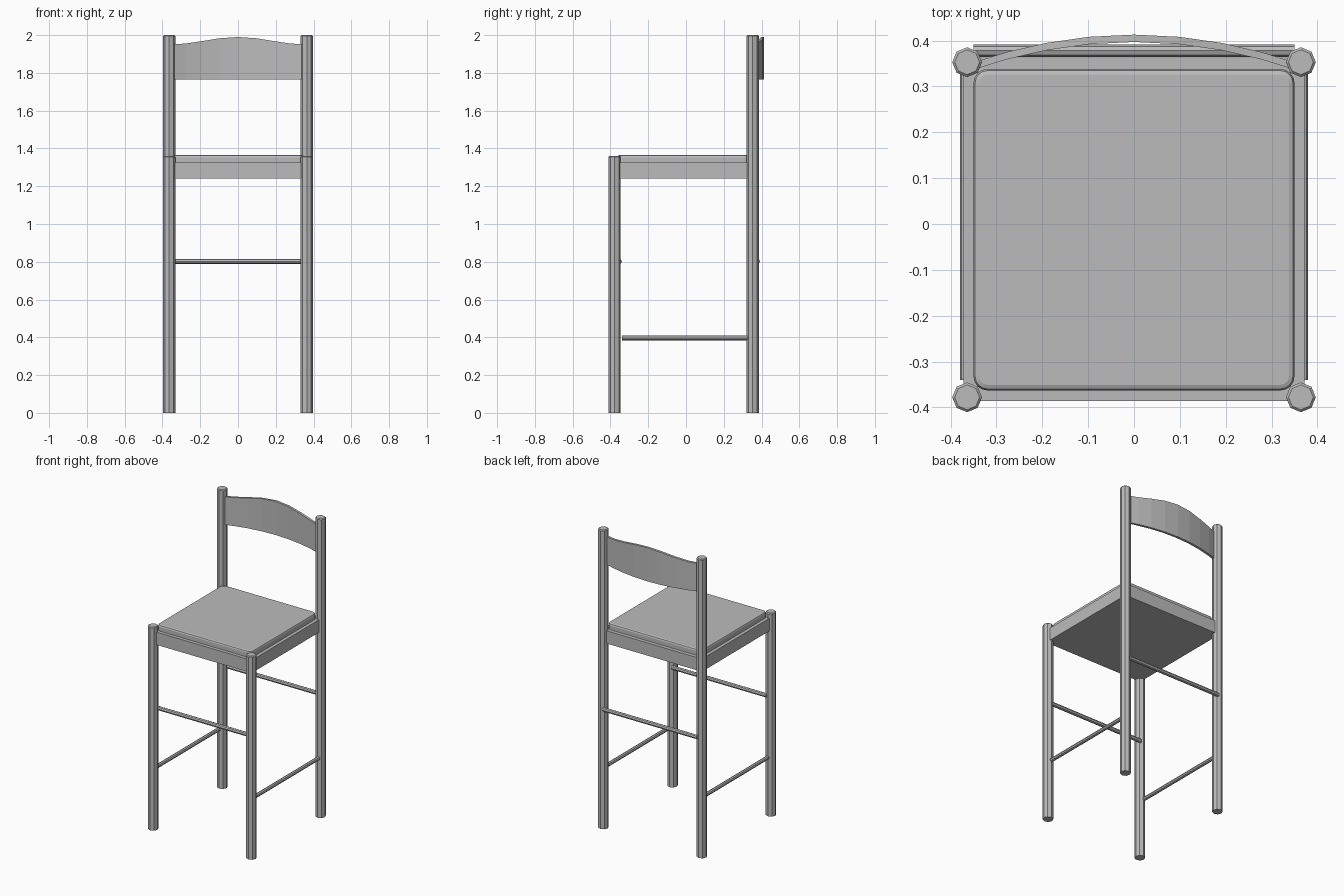
import bpy, bmesh, math
from mathutils import Matrix, Vector

if "Cube" in bpy.data.objects:
    bpy.data.objects.remove(bpy.data.objects["Cube"], do_unlink=True)

GREY = (0.5, 0.5, 0.5, 1)
grey = bpy.data.materials.new("plain_grey")
grey.use_nodes = True
grey.diffuse_color = GREY
grey.node_tree.nodes["Principled BSDF"].inputs["Base Color"].default_value = GREY


def finish(name, bm):
    bmesh.ops.recalc_face_normals(bm, faces=bm.faces)
    mesh = bpy.data.meshes.new(name)
    bm.to_mesh(mesh)
    bm.free()
    mesh.materials.append(grey)
    obj = bpy.data.objects.new(name, mesh)
    bpy.context.collection.objects.link(obj)
    return obj


def rod(name, start, end, radius, bevel=0):
    """Eight-sided rod between two points, optionally with bevelled ends."""
    start, end = Vector(start), Vector(end)
    axis = end - start
    bm = bmesh.new()
    turn = axis.to_track_quat('Z', 'Y').to_matrix().to_4x4()
    place = Matrix.Translation((start + end) / 2) @ turn
    bmesh.ops.create_cone(bm, cap_ends=True, segments=8, radius1=radius,
                          radius2=radius, depth=axis.length, matrix=place)
    if bevel:
        rim = [e for e in bm.edges if abs(e.verts[0].co.z - e.verts[1].co.z) < 1e-4
               and e.verts[0].co.z > axis.length / 2]
        bmesh.ops.bevel(bm, geom=rim, offset=bevel, segments=1, affect='EDGES')
    return finish(name, bm)


def box(name, low, high, corner=0, rim=0):
    """Box with optional rounded upright corners and rounded top rim."""
    low, high = Vector(low), Vector(high)
    bm = bmesh.new()
    place = Matrix.Translation((low + high) / 2) @ Matrix.Diagonal((*(high - low), 1))
    bmesh.ops.create_cube(bm, size=1, matrix=place)
    if corner:
        upright = [e for e in bm.edges if abs(e.verts[0].co.z - e.verts[1].co.z) > 1e-4]
        bmesh.ops.bevel(bm, geom=upright, offset=corner, segments=4,
                        profile=0.5, affect='EDGES')
    if rim:
        top = [e for e in bm.edges if all(v.co.z > high.z - 1e-4 for v in e.verts)]
        bmesh.ops.bevel(bm, geom=top, offset=rim, segments=2,
                        profile=0.5, affect='EDGES')
    return finish(name, bm)


LEG_X, FRONT_Y, BACK_Y = 0.364, -0.378, 0.353

# Legs and side rungs
for side, sx in (("left", 1), ("right", -1)):
    x = sx * LEG_X
    rod(f"front_leg_{side}", (x, FRONT_Y, 0), (x, FRONT_Y, 1.36), 0.0325, 0.005)
    rod(f"back_leg_{side}", (x, BACK_Y, 0), (x, BACK_Y, 2), 0.0325, 0.005)
    rod(f"side_rung_{side}", (sx * 0.367, -0.34, 0.397), (sx * 0.367, 0.34, 0.397), 0.0125)

# Front and back rungs
for name, y in (("front_rung", -0.353), ("back_rung", 0.378)):
    rod(name, (-0.35, y, 0.802), (0.35, y, 0.802), 0.0135)

# Seat frame and cushion
box("seat_frame", (-0.372, -0.386, 1.24), (0.372, 0.363, 1.325))
box("seat_pad", (-0.35, -0.363, 1.32), (0.35, 0.338, 1.365), corner=0.03, rim=0.012)

# Curved backrest with an arched top edge
bm = bmesh.new()
rows = []
HALF = 0.355
for i in range(9):
    angle = math.radians(-90 + 22.5 * i) / 2
    x = HALF * math.sin(angle) / math.sin(math.pi / 4)
    t = x / HALF
    y = 0.397 - 0.062 * t * t
    top = 1.951 + 0.039 * math.cos(t * math.pi / 2) ** 2
    rows.append([bm.verts.new(p) for p in
                 ((x, y, 1.765), (x, y + 0.016, 1.765), (x, y + 0.016, top), (x, y, top))])
for a, b in zip(rows, rows[1:]):
    for k in range(4):
        n = (k + 1) % 4
        bm.faces.new((a[k], a[n], b[n], b[k]))
bm.faces.new(rows[0])
bm.faces.new(rows[-1])
finish("backrest", bm)
